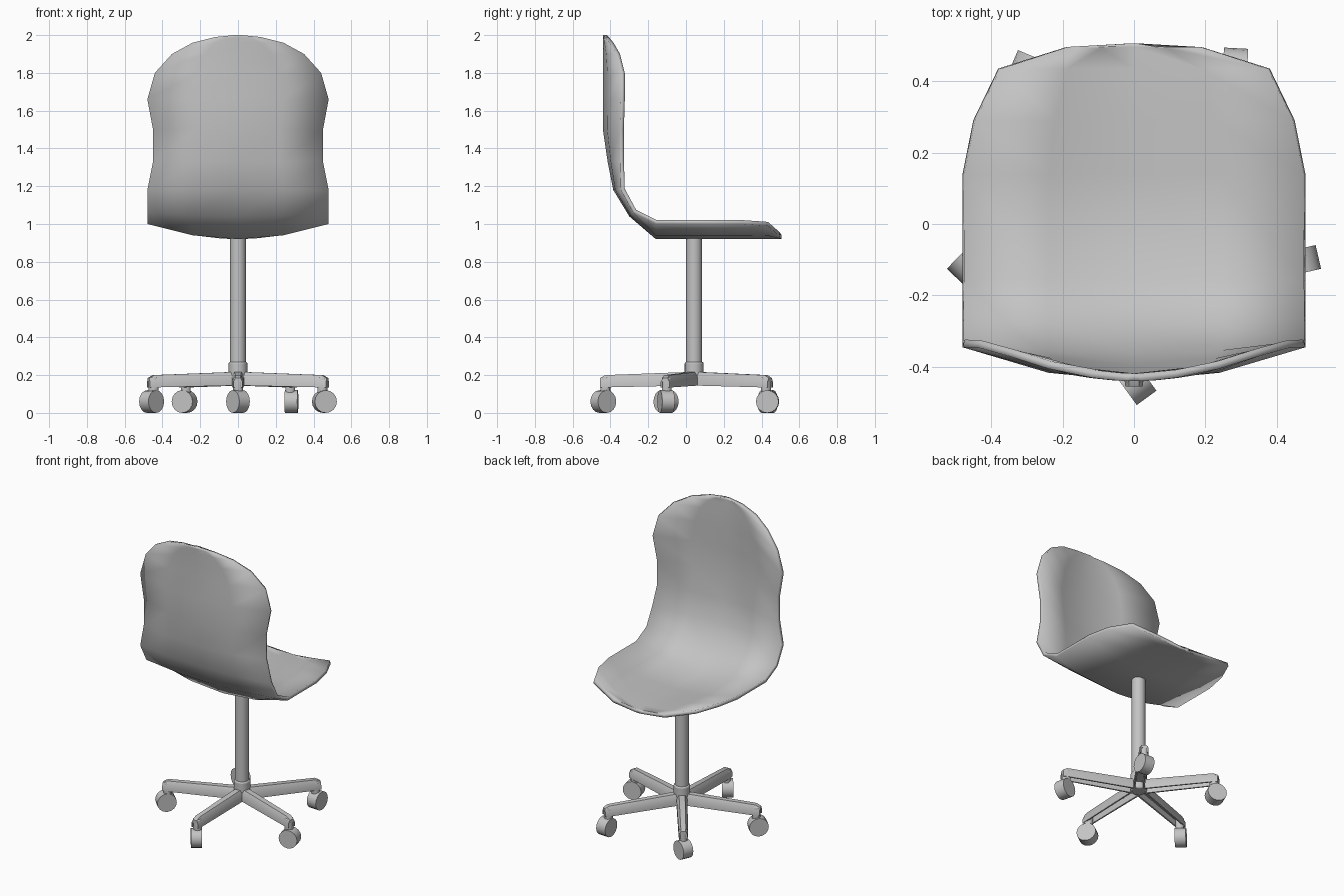
import bpy
import math
from mathutils import Vector

if "Cube" in bpy.data.objects:
    bpy.data.objects.remove(bpy.data.objects["Cube"], do_unlink=True)

grey = bpy.data.materials.new("plain grey")
grey.use_nodes = True
tone = (0.55, 0.55, 0.55, 1)
grey.diffuse_color = tone
grey.node_tree.nodes["Principled BSDF"].inputs["Base Color"].default_value = tone

CENTRE = Vector((0, 0.043, 0))


def finish(obj, name, angle):
    """Name, colour and shade the finished part."""
    obj.name = name
    obj.data.materials.clear()
    obj.data.materials.append(grey)
    bpy.ops.object.select_all(action="DESELECT")
    obj.select_set(True)
    bpy.context.view_layer.objects.active = obj
    bpy.ops.object.shade_smooth_by_angle(angle=math.radians(angle))
    return obj


def mesh_part(name, verts, faces, angle=35):
    mesh = bpy.data.meshes.new(name)
    mesh.from_pydata(verts, [], faces)
    obj = bpy.data.objects.new(name, mesh)
    bpy.context.collection.objects.link(obj)
    return finish(obj, name, angle)


def cylinder(name, radius, depth, location, rotation=(0, 0, 0), sides=20, bevel=0):
    bpy.ops.mesh.primitive_cylinder_add(vertices=sides, radius=radius, depth=depth,
                                        location=location, rotation=rotation)
    obj = finish(bpy.context.object, name, 40)
    if bevel:
        mod = obj.modifiers.new("rounded rim", "BEVEL")
        mod.width = bevel
        mod.segments = 3
    return obj


# Seat shell: centre y, centre z, half width, and how far the rim curls in y and z
rows = [
    (0.505, 0.92, 0.02, 0, 0),
    (0.495, 0.92, 0.19, 0, 0.015),
    (0.435, 0.92, 0.38, 0, 0.07),
    (0.29, 0.92, 0.45, 0, 0.08),
    (0.14, 0.92, 0.48, 0, 0.08),
    (-0.16, 0.92, 0.48, 0, 0.08),
    (-0.30, 1.04, 0.48, 0.02, 0.02),
    (-0.385, 1.18, 0.48, 0.04, 0),
    (-0.415, 1.33, 0.45, 0.065, 0),
    (-0.44, 1.50, 0.45, 0.09, 0),
    (-0.44, 1.66, 0.48, 0.095, 0),
    (-0.44, 1.80, 0.44, 0.095, 0),
    (-0.44, 1.90, 0.35, 0.07, 0),
    (-0.44, 1.96, 0.24, 0.035, 0),
    (-0.44, 1.99, 0.12, 0.01, 0),
    (-0.44, 2.00, 0.02, 0, 0),
]
across = (-1, -0.5, 0, 0.5, 1)
n = len(across)
verts = [(u * w, y + dy * u * u, z + dz * u * u)
         for y, z, w, dy, dz in rows for u in across]
faces = [(i * n + j, (i + 1) * n + j, (i + 1) * n + j + 1, i * n + j + 1)
         for i in range(len(rows) - 1) for j in range(n - 1)]
shell = mesh_part("seat_shell", verts, faces, 60)
solid = shell.modifiers.new("thickness", "SOLIDIFY")
solid.thickness = 0.022
solid.offset = 1

# Column and hub
cylinder("column", 0.042, 0.76, CENTRE + Vector((0, 0, 0.55)))
cylinder("hub", 0.05, 0.125, CENTRE + Vector((0, 0, 0.208)), bevel=0.01)

# Channel cross-section shared by the legs: share of half width, share of height
channel = [(-1, 0), (-1, 0.6), (-0.55, 1), (0.55, 1), (1, 0.6), (1, 0),
           (0.7, 0), (0.7, 0.6), (-0.7, 0.6), (-0.7, 0)]


def leg(angle):
    out = Vector((math.cos(angle), math.sin(angle), 0))
    side = Vector((-out.y, out.x, 0))
    # distance, half width, underside, top
    stations = [(0.02, 0.034, 0.145, 0.217), (0.47, 0.028, 0.135, 0.2),
                (0.498, 0.024, 0.135, 0.185)]
    k = len(channel)
    pts = [CENTRE + out * d + side * (s * w) + Vector((0, 0, lo + t * (hi - lo)))
           for d, w, lo, hi in stations for s, t in channel]
    quads = [(i * k + j, (i + 1) * k + j, (i + 1) * k + (j + 1) % k, i * k + (j + 1) % k)
             for i in range(len(stations) - 1) for j in range(k)]
    last = (len(stations) - 1) * k
    caps = [tuple(reversed(range(k))), tuple(range(last, last + k))]
    mesh_part("base_leg", pts, quads + caps)


# Five legs, each with a stem and a swivelled wheel: leg direction, axle direction
for leg_deg, axle_deg in ((-90, 36), (-18, 103), (54, -3), (126, 67), (198, -44)):
    a = math.radians(leg_deg)
    leg(a)
    out = Vector((math.cos(a), math.sin(a), 0))
    cylinder("caster_stem", 0.027, 0.085, CENTRE + out * 0.47 + Vector((0, 0, 0.145)),
             sides=12, bevel=0.006)
    cylinder("caster_wheel", 0.06, 0.068, CENTRE + out * 0.481 + Vector((0, 0, 0.06)),
             rotation=(math.pi / 2, 0, math.radians(axle_deg + 90)), sides=16)
